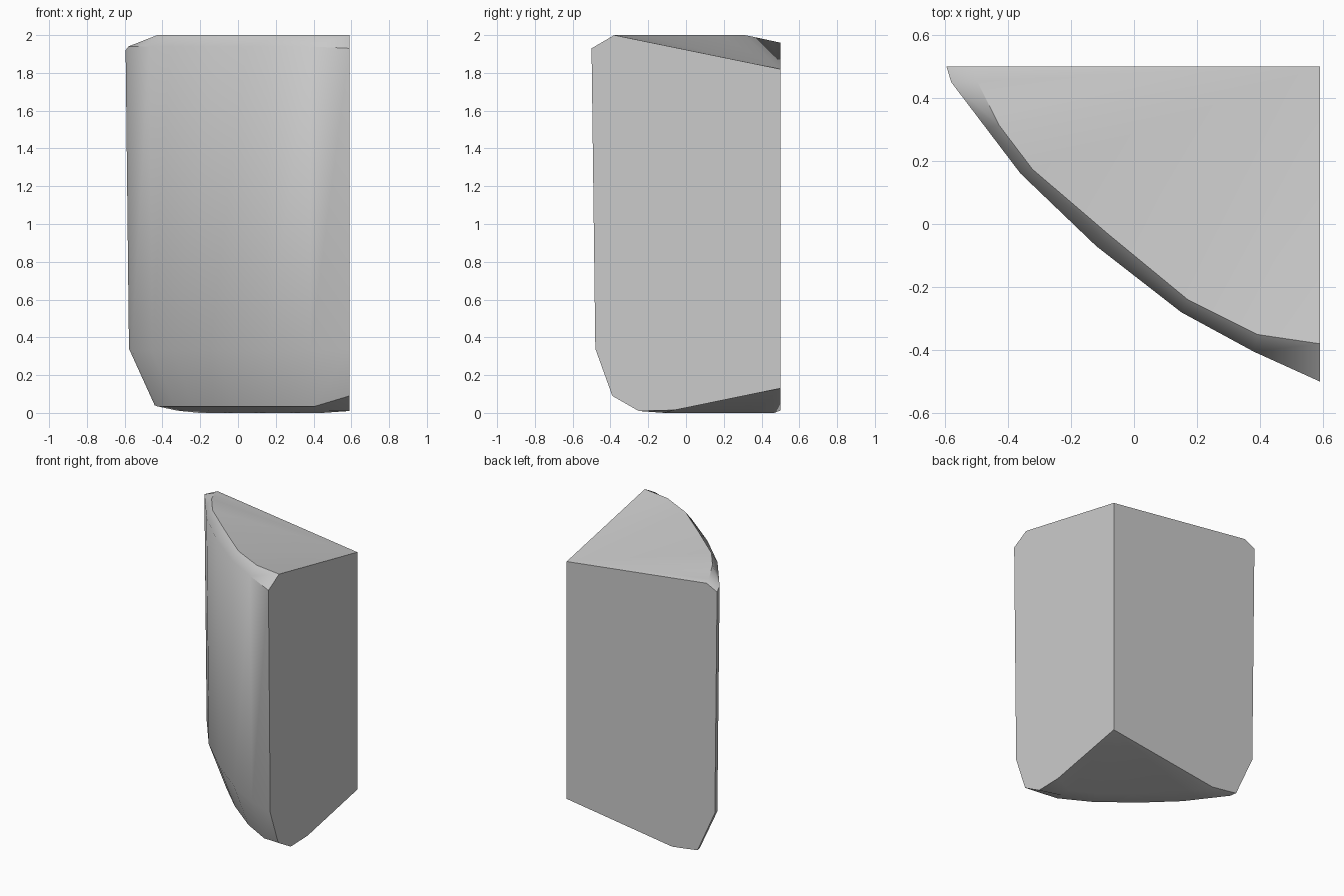
import bpy
import bmesh
from math import radians
from mathutils import Vector

cube = bpy.data.objects.get("Cube")
if cube:
    bpy.data.objects.remove(cube, do_unlink=True)

grey = bpy.data.materials.new("stone grey")
grey.use_nodes = True
colour = (0.6, 0.6, 0.6, 1)
grey.diffuse_color = colour
grey.node_tree.nodes["Principled BSDF"].inputs["Base Color"].default_value = colour

# Plan of the curved wall, running from the back end to the front end
plan = [(-0.595, 0.5), (-0.58, 0.45), (-0.47, 0.305), (-0.36, 0.16),
        (-0.12, -0.07), (0.15, -0.28), (0.38, -0.405), (0.59, -0.5)]
corner = Vector((0.59, 0.5))

# Levels from underside to shoulder: (inset towards corner, height)
# at the back end, along the middle and at the front end
levels = [
    ((0.30, 0.012), (0.32, 0.0), (0.44, 0.015)),
    ((0.215, 0.025), (0.22, 0.012), (0.25, 0.01)),
    ((0.13, 0.04), (0.13, 0.035), (0.11, 0.09)),
    ((0.015, 0.34), (0.015, 0.33), (0.02, 0.34)),
    ((0.0, 1.92), (0.0, 1.94), (0.0, 1.93)),
]
# Top rim, one inset and height for each plan point
rim = [(0.07, 1.96), (0.07, 1.97), (0.04, 2.0), (0.04, 2.0),
       (0.06, 2.0), (0.05, 2.0), (0.06, 2.0), (0.12, 2.0)]

bm = bmesh.new()


def column(i):
    """One vertical row of vertices on the curved wall."""
    base = Vector(plan[i])
    which = 0 if i == 0 else 2 if i == len(plan) - 1 else 1
    spots = [level[which] for level in levels] + [rim[i]]
    return [bm.verts.new((*base.lerp(corner, f), z)) for f, z in spots]


columns = [column(i) for i in range(len(plan))]
low = bm.verts.new((*corner, 0.13))
high = bm.verts.new((*corner, 1.82))

# Curved wall, sloping top and hollowed underside
for a, b in zip(columns, columns[1:]):
    for k in range(len(a) - 1):
        bm.faces.new((a[k], b[k], b[k + 1], a[k + 1]))
    bm.faces.new((a[-1], b[-1], high))
    bm.faces.new((b[0], a[0], low))

# Two flat cut sides
bm.faces.new([low, *columns[0], high])
bm.faces.new([high, *reversed(columns[-1]), low])
bmesh.ops.recalc_face_normals(bm, faces=bm.faces)

mesh = bpy.data.meshes.new("wedge_block")
bm.to_mesh(mesh)
bm.free()
mesh.materials.append(grey)
block = bpy.data.objects.new("wedge_block", mesh)
bpy.context.collection.objects.link(block)

bpy.ops.object.select_all(action="DESELECT")
block.select_set(True)
bpy.context.view_layer.objects.active = block
bpy.ops.object.shade_smooth_by_angle(angle=radians(40))
